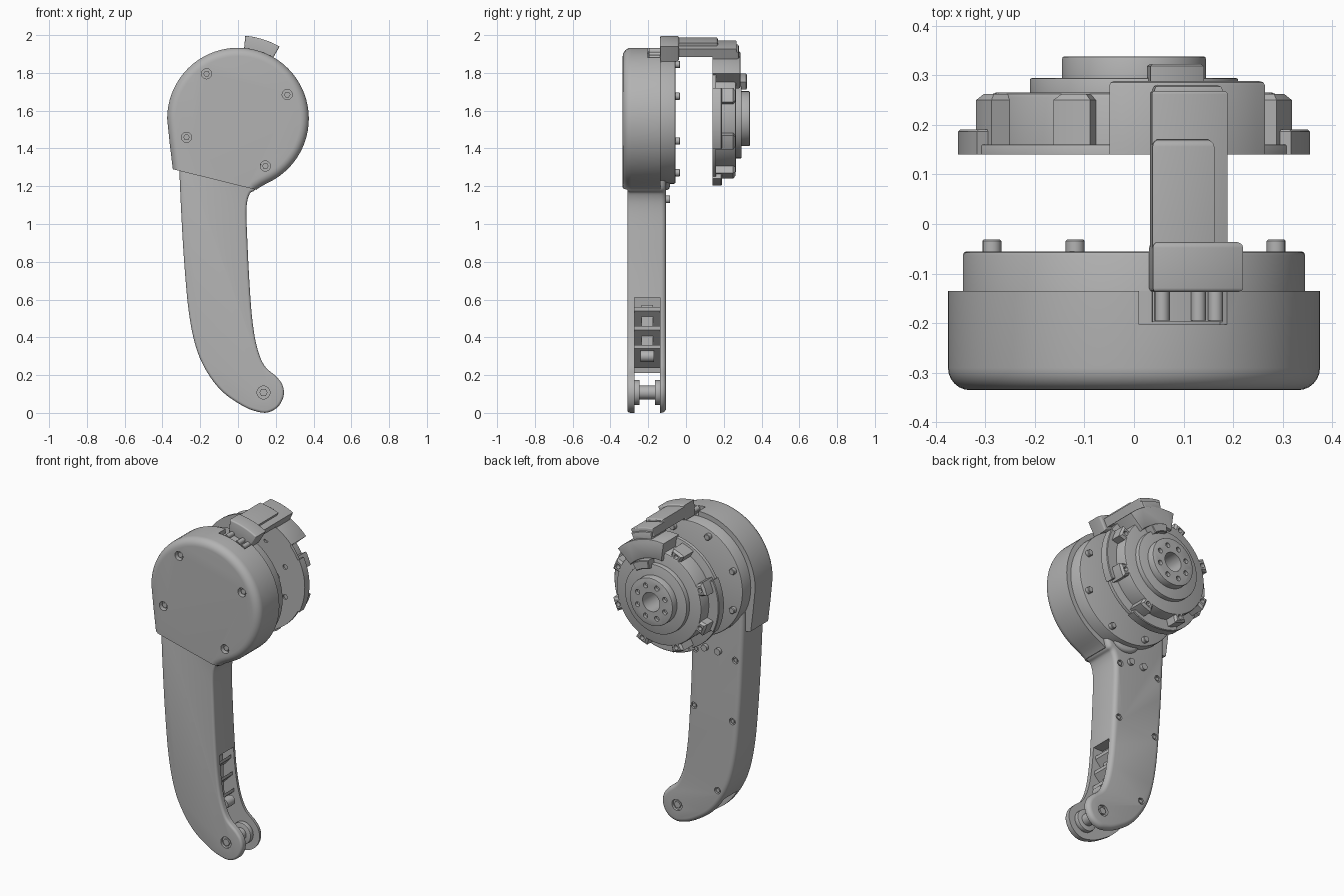
import bpy, bmesh, math
from mathutils import Vector

old = bpy.data.objects.get("Cube")
if old:
    bpy.data.objects.remove(old, do_unlink=True)

grey = bpy.data.materials.new("mid_grey")
grey.use_nodes = True
COLOUR = (0.45, 0.45, 0.45, 1)
grey.diffuse_color = COLOUR
grey.node_tree.nodes["Principled BSDF"].inputs["Base Color"].default_value = COLOUR

HUB = 1.558          # height of the joint axis
FOOT = (0.135, 0.108)


def polar(r, deg):
    """Point around the joint axis, clockwise from straight up."""
    a = math.radians(deg)
    return (r * math.sin(a), HUB + r * math.cos(a))


def circle(centre, r, n=32):
    return [(centre[0] + r * math.cos(math.tau * i / n),
             centre[1] + r * math.sin(math.tau * i / n)) for i in range(n)]


def sector(r0, r1, a0, a1, n=14):
    angles = [a0 + (a1 - a0) * i / n for i in range(n + 1)]
    return [polar(r0, a) for a in angles] + [polar(r1, a) for a in reversed(angles)]


def ring_of(r, hole, start=22.5, count=8):
    return [circle(polar(r, start + 360 * i / count), hole, 16) for i in range(count)]


def spline(points, steps=6):
    """Smooth open curve through the points."""
    p = [Vector(q) for q in points]
    p = [p[0]] + p + [p[-1]]
    out = []
    for a, b, c, d in zip(p, p[1:], p[2:], p[3:]):
        for i in range(steps):
            t = i / steps
            out.append(tuple(0.5 * (2 * b + (c - a) * t + (2 * a - 5 * b + 4 * c - d) * t * t
                                    + (3 * b - a - 3 * c + d) * t ** 3)))
    return out + [tuple(points[-1])]


def smooth(obj):
    bpy.ops.object.select_all(action='DESELECT')
    obj.select_set(True)
    bpy.context.view_layer.objects.active = obj
    bpy.ops.object.shade_smooth_by_angle(angle=math.radians(32))


def solid(name, outlines, y0, y1, front=0, back=0, segments=4, plane=None):
    """Extrude x-z outlines from y0 to y1, rounding the front or back rim."""
    bm = bmesh.new()
    for pts in outlines:
        f = bm.faces.new([bm.verts.new((x, y0, z)) for x, z in pts])
        grown = bmesh.ops.extrude_face_region(bm, geom=[f], use_keep_orig=True)["geom"]
        moved = [v for v in grown if isinstance(v, bmesh.types.BMVert)]
        bmesh.ops.translate(bm, verts=moved, vec=(0, y1 - y0, 0))
    bmesh.ops.recalc_face_normals(bm, faces=bm.faces)
    for y, width in ((y0, front), (y1, back)):
        if width:
            rim = [e for e in bm.edges if all(abs(v.co.y - y) < 1e-5 for v in e.verts)]
            bmesh.ops.bevel(bm, geom=rim, offset=width, segments=segments,
                            profile=0.5, affect='EDGES', clamp_overlap=False)
    if plane:
        cut = bmesh.ops.bisect_plane(bm, geom=bm.verts[:] + bm.edges[:] + bm.faces[:],
                                     plane_co=plane[0], plane_no=plane[1], clear_inner=True)
        edges = [e for e in cut["geom_cut"] if isinstance(e, bmesh.types.BMEdge)]
        bmesh.ops.contextual_create(bm, geom=edges)
        bmesh.ops.recalc_face_normals(bm, faces=bm.faces)
    mesh = bpy.data.meshes.new(name)
    bm.to_mesh(mesh)
    bm.free()
    mesh.materials.append(grey)
    obj = bpy.data.objects.new(name, mesh)
    bpy.context.collection.objects.link(obj)
    smooth(obj)
    return obj


def carve(obj, outlines, y0, y1):
    cutter = solid("cutter", outlines, y0, y1)
    cutter.hide_render = True
    mod = obj.modifiers.new("carve", 'BOOLEAN')
    mod.operation, mod.solver, mod.object = 'DIFFERENCE', 'EXACT', cutter
    bpy.context.view_layer.objects.active = obj
    bpy.ops.object.modifier_apply(modifier=mod.name)
    bpy.data.objects.remove(cutter, do_unlink=True)
    smooth(obj)


# Leg: curved hollow limb with a forked foot
foot_arc = [(FOOT[0] + 0.108 * math.cos(math.radians(a)),
             FOOT[1] + 0.108 * math.sin(math.radians(a))) for a in (50, 20, -10, -45, -80, -115)]
leg_line = ([(0.14, 1.4), (0.1, 1.2), (0.062, 1.16), (0.045, 1.08), (0.05, 0.9), (0.06, 0.7),
             (0.075, 0.5), (0.1, 0.35), (0.14, 0.25)] + foot_arc +
            [(0.02, 0.04), (-0.08, 0.11), (-0.16, 0.21), (-0.22, 0.34), (-0.26, 0.53),
             (-0.285, 0.8), (-0.3, 1.05), (-0.31, 1.28), (-0.31, 1.4)])
leg = solid("leg", [spline(leg_line)], -0.31, -0.105, front=0.014, back=0.026)
carve(leg, [[(-0.4, -0.1), (0.4, -0.1), (0.4, 0.61), (0.0, 0.61), (-0.06, 0.21), (-0.4, 0.21)]],
      -0.272, -0.138)
carve(leg, [circle(FOOT, 0.034)], -0.33, -0.295)
carve(leg, [circle(FOOT, 0.034)], -0.12, -0.09)
leg_screws = [(0.01, 1.1), (-0.26, 1.1), (0.02, 0.75), (-0.24, 0.72), (-0.14, 0.27)]
carve(leg, [circle(p, 0.02, 16) for p in leg_screws], -0.118, -0.09)
solid("leg_screws", [circle(p, 0.012, 12) for p in leg_screws], -0.125, -0.108)
solid("leg_pegs", [circle((x, 1.13), 0.02, 16) for x in (-0.06, -0.15)], -0.12, -0.085)

# Pocket ribs and cable roller
solid("pocket_rib", [[(-0.08, 0.33), (0.03, 0.33), (0.02, 0.57), (-0.08, 0.57)]], -0.235, -0.175)
solid("pocket_braces", [[(-0.04, z), (0.07 - k, z + 0.1), (0.07 - k, z + 0.12), (-0.04, z + 0.02)]
                        for z, k in ((0.24, 0), (0.34, 0.01), (0.44, 0.02))], -0.275, -0.135)
solid("cable_roller", [circle((0.07, 0.3), 0.03, 20)], -0.24, -0.17)

# Foot axle and washers
solid("foot_axle", [circle(FOOT, 0.036)], -0.28, -0.13)
for name, y in (("front_washer", -0.275), ("back_washer", -0.165)):
    solid(name, [circle(FOOT, 0.066)], y, y + 0.03, front=0.004, back=0.004, segments=2)
solid("axle_bolt", [circle(FOOT, 0.022, 6)], -0.308, -0.108)

# Head cover: rounded shell trimmed by a slanted lower edge
arc = [polar(0.375, a) for a in range(155, -91, -5)]
cover_line = arc + [(-0.362, 1.43), (-0.345, 1.29), (-0.325, 1.1), (0.02, 1.0),
                    (0.05, 1.13), (0.1, 1.184), (0.13, 1.203)]
cover = solid("head_cover", [cover_line], -0.335, -0.135, front=0.045, segments=6,
              plane=((-0.345, 0, 1.29), (0.11, 0, 0.445)))
cover_screws = [polar(0.29, a) for a in (-35, 64, 250, 150)]
carve(cover, [circle(p, 0.027, 20) for p in cover_screws], -0.36, -0.305)
carve(cover, [sector(0.347, 0.5, 1.5, 30)], -0.203, -0.1)
solid("cover_screws", [circle(p, 0.017, 6) for p in cover_screws], -0.322, -0.3)

# Head drum with pins
solid("head_drum", [circle((0, HUB), 0.345, 96)], -0.2, -0.055, back=0.008, segments=2)
solid("drum_pins", ring_of(0.31, 0.019), -0.06, -0.031, back=0.003, segments=1)
solid("drum_shoulder", [circle((-0.02, 1.29), 0.11, 40)], -0.13, -0.085, back=0.02)

# Bracket bridging head and motor
solid("bracket_clamp", [sector(0.35, 0.44, 5, 30)], -0.137, -0.036, front=0.008, back=0.012)
solid("bracket_bridge", [sector(0.365, 0.415, 5, 27)], -0.05, 0.268, back=0.006)
solid("bracket_ridge", [sector(0.41, 0.432, 5, 22)], -0.05, 0.17, back=0.014)
solid("bracket_mount", [sector(0.24, 0.355, -8, 48)], 0.14, 0.288, back=0.008, segments=2)
solid("bracket_web", [sector(0.34, 0.395, 6, 27)], 0.14, 0.28, back=0.01, segments=2)
solid("bracket_foot", [sector(0.34, 0.356, 6, 30)], -0.198, -0.13)
bosses = [polar(0.362, a) for a in (9, 21, 27)]
boss = solid("bracket_bosses", [circle(p, 0.015, 16) for p in bosses], -0.195, -0.13)
carve(boss, [circle(p, 0.008, 12) for p in bosses], -0.21, -0.17)

# Motor: stacked rings with a through bore
BORE = circle((0, HUB), 0.058)
rings = [("motor_flange", 0.345, 0.14, 0.16, 0.003),
         ("motor_body", 0.288, 0.15, 0.265, 0.01),
         ("motor_cap", 0.21, 0.26, 0.294, 0.004),
         ("motor_hub", 0.145, 0.29, 0.338, 0.005)]
for name, r, y0, y1, rim in rings:
    part = solid(name, [circle((0, HUB), r, 80)], y0, y1, back=rim, segments=2)
    carve(part, [BORE], y0 - 0.02, y1 + 0.02)
    if name == "motor_hub":
        carve(part, ring_of(0.1, 0.015), 0.318, 0.35)
    if name == "motor_flange":
        carve(part, ring_of(0.24, 0.015) + ring_of(0.12, 0.015, 0), 0.13, 0.152)

# Motor rim: thick flange tabs, bolt lugs and an upper key
solid("flange_tabs", [sector(0.27, 0.355, a - 27, a + 27) for a in (90, 180, 270)],
      0.14, 0.19, back=0.004, segments=1)
lugs = solid("bolt_lugs", [sector(0.25, 0.33, a - 7, a + 7, 4)
                           for a in (67.5, 112.5, 157.5, 202.5, 247.5, 292.5, 337.5)],
             0.15, 0.262, back=0.012, segments=1)
carve(lugs, ring_of(0.3, 0.014), 0.235, 0.28)
solid("motor_key", [sector(0.19, 0.24, 8, 36)], 0.26, 0.322, back=0.004, segments=1)
